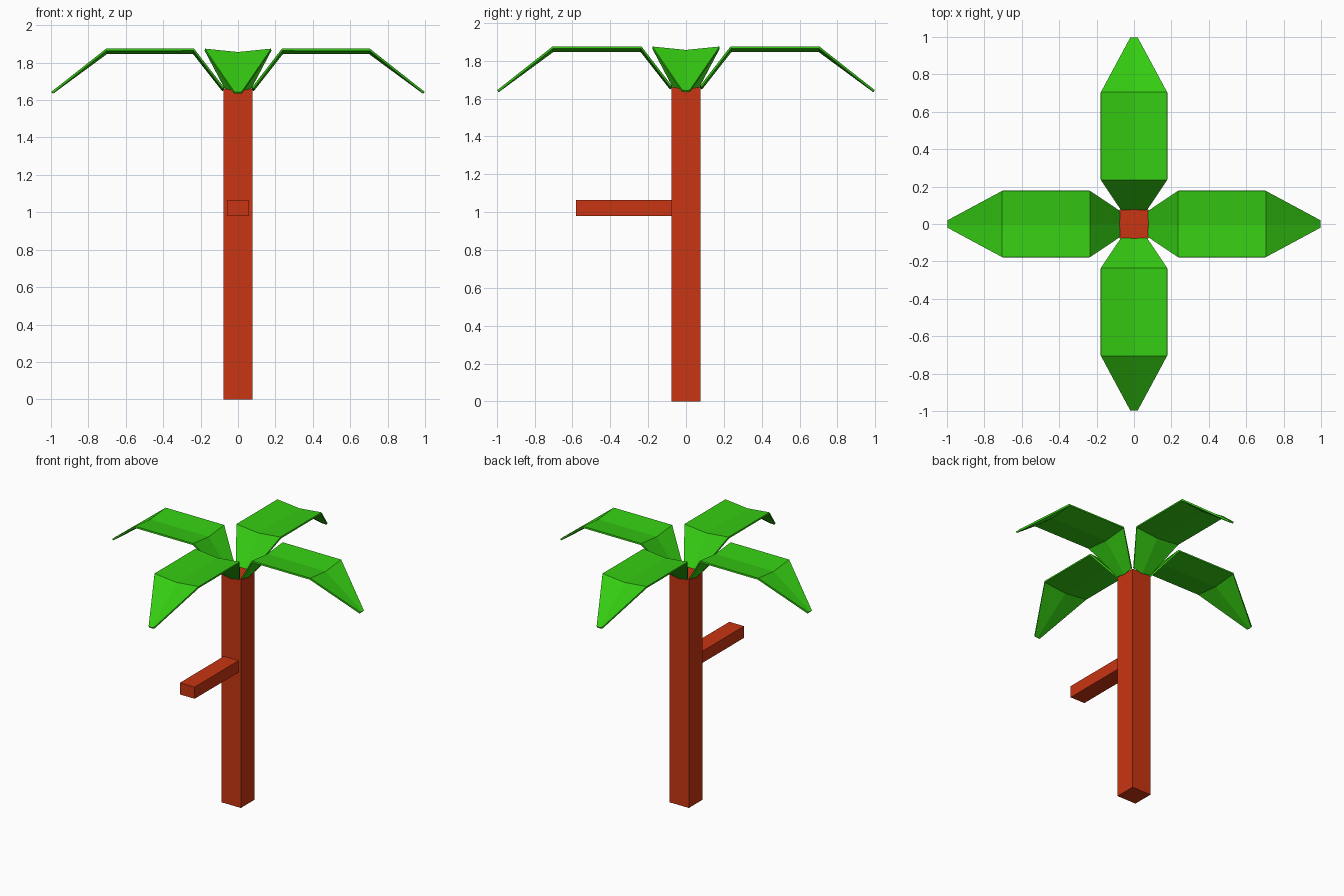
import bpy, bmesh, math
from mathutils import Matrix

if "Cube" in bpy.data.objects:
    bpy.data.objects.remove(bpy.data.objects["Cube"])


def material(name, color):
    m = bpy.data.materials.new(name)
    m.diffuse_color = color
    m.use_nodes = True
    m.node_tree.nodes["Principled BSDF"].inputs["Base Color"].default_value = m.diffuse_color
    return m


bark = material("bark", (0.58, 0.035, 0.006, 1))
green = material("leaf_green", (0.035, 0.60, 0.006, 1))


def box(name, x, y, z, mat):
    bpy.ops.mesh.primitive_cube_add(size=1)
    ob = bpy.context.object
    ob.name = name
    size = [b - a for a, b in (x, y, z)]
    mid = [(a + b) / 2 for a, b in (x, y, z)]
    ob.data.transform(Matrix.Translation(mid) @ Matrix.Diagonal((*size, 1)))
    ob.data.materials.append(mat)


# Square trunk and side branch
box("trunk", (-0.077, 0.077), (-0.077, 0.077), (0, 1.66), bark)
box("branch", (-0.06, 0.058), (-0.58, -0.07), (0.98, 1.065), bark)

# Leaf sections: radius, half width, edge height, crease height
SECTIONS = [
    (0.075, 0.070, 1.668, 1.655),
    (0.235, 0.177, 1.875, 1.857),
    (0.705, 0.177, 1.875, 1.857),
    (0.997, 0.020, 1.645, 1.643),
]


def leaf(name, angle):
    bm = bmesh.new()
    rows = [[bm.verts.new(p) for p in ((r, -w, ze), (r, 0, zc), (r, w, ze))]
            for r, w, ze, zc in SECTIONS]
    for a, b in zip(rows, rows[1:]):
        for i in range(2):
            bm.faces.new((a[i], b[i], b[i + 1], a[i + 1]))
    bm.transform(Matrix.Rotation(angle, 4, 'Z'))
    me = bpy.data.meshes.new(name)
    bm.to_mesh(me)
    bm.free()
    me.materials.append(green)
    ob = bpy.data.objects.new(name, me)
    bpy.context.collection.objects.link(ob)
    mod = ob.modifiers.new("thickness", 'SOLIDIFY')
    mod.thickness = 0.012
    mod.offset = -1


# Four creased leaves around the crown
for i, side in enumerate(("right", "back", "left", "front")):
    leaf("leaf_" + side, i * math.pi / 2)
